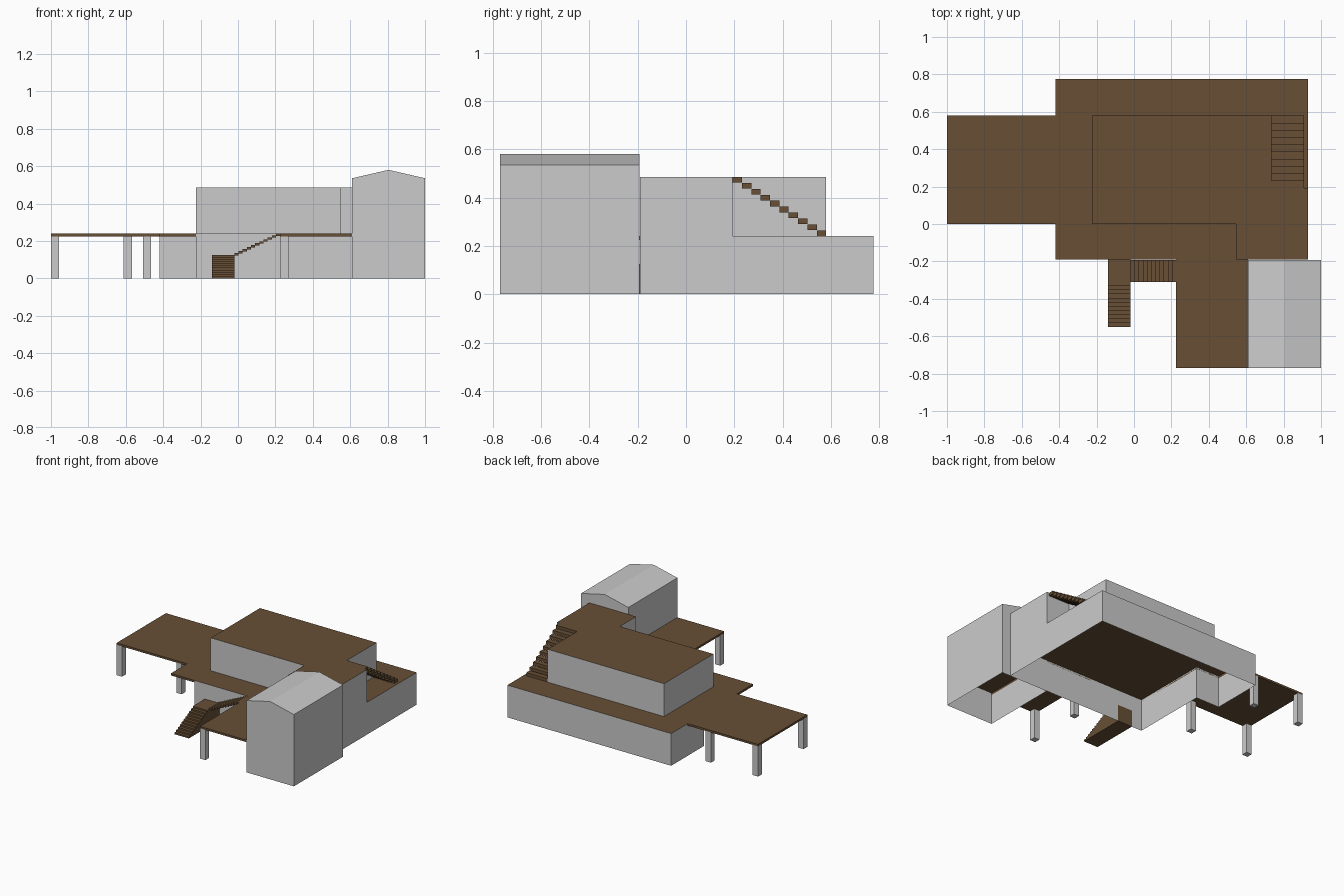
import bpy
import bmesh

if "Cube" in bpy.data.objects:
    bpy.data.objects.remove(bpy.data.objects["Cube"])


def material(name, rgb):
    m = bpy.data.materials.new(name)
    m.diffuse_color = (*rgb, 1)
    m.use_nodes = True
    m.node_tree.nodes["Principled BSDF"].inputs["Base Color"].default_value = m.diffuse_color
    return m


GREY = material("light grey plaster", (0.60, 0.60, 0.60))
BROWN = material("brown timber", (0.135, 0.078, 0.036))


def make(name, bm, mat):
    me = bpy.data.meshes.new(name)
    bm.to_mesh(me)
    bm.free()
    me.materials.append(mat)
    ob = bpy.data.objects.new(name, me)
    bpy.context.collection.objects.link(ob)
    return ob


def add_prism(bm, pts, z0, z1, sides=True, bottom=True, top=True):
    """Extrude a counter-clockwise outline between two heights."""
    lo = [bm.verts.new((x, y, z0)) for x, y in pts]
    hi = [bm.verts.new((x, y, z1)) for x, y in pts]
    n = len(pts)
    if sides:
        for i in range(n):
            j = (i + 1) % n
            bm.faces.new((lo[i], lo[j], hi[j], hi[i]))
    if bottom:
        bm.faces.new(lo[::-1])
    if top:
        bm.faces.new(hi)


def rect(x0, x1, y0, y1):
    return [(x0, y0), (x1, y0), (x1, y1), (x0, y1)]


def prism(name, pts, z0, z1, mat):
    bm = bmesh.new()
    add_prism(bm, pts, z0, z1)
    make(name, bm, mat)


def walls(name, pts, z0, z1):
    bm = bmesh.new()
    add_prism(bm, pts, z0, z1, bottom=False, top=False)
    make(name, bm, GREY)


def sheet(name, pts, z):
    bm = bmesh.new()
    bm.faces.new([bm.verts.new((x, y, z)) for x, y in pts])
    make(name, bm, BROWN)


DECK, SLAB, ROOF = 0.24, 0.225, 0.485

# Ground floor: open-bottomed walls with a flush terrace on top
ground = [(-0.225, -0.19), (0.93, -0.19), (0.93, 0.775), (-0.42, 0.775),
          (-0.42, 0.39), (-0.225, 0.39)]
walls("ground_floor_walls", ground, 0, DECK)
sheet("ground_floor_terrace", ground, DECK)

# Upper floor, with a recess for the roof stair
upper = [(-0.225, 0), (0.545, 0), (0.545, -0.19), (0.93, -0.19), (0.93, 0.193),
         (0.735, 0.193), (0.735, 0.58), (-0.225, 0.58)]
walls("upper_floor_walls", upper, DECK, ROOF)
sheet("upper_floor_roof", upper, ROOF)

# Raised decks
west = [(-1, 0), (-0.42, 0), (-0.42, -0.19), (-0.225, -0.19), (-0.225, 0.39),
        (-0.42, 0.39), (-0.42, 0.58), (-1, 0.58)]
prism("west_deck", west, SLAB, DECK, BROWN)
prism("front_deck", rect(0.225, 0.61, -0.77, -0.19), SLAB, DECK, BROWN)

# Deck pillars
for i, (x, y) in enumerate([(-0.978, 0.558), (-0.978, 0.022), (-0.59, 0.558),
                            (-0.487, 0.022), (0.248, -0.748), (0.248, -0.33)]):
    r = 0.022
    prism(f"pillar_{i + 1}", rect(x - r, x + r, y - r, y + r), 0, SLAB, GREY)

# Gabled tower: walls and roof around an open bottom, timber floor inside
bm = bmesh.new()
profile = [(0.61, 0), (0.61, 0.535), (0.805, 0.58), (1, 0.535), (1, 0)]
front = [bm.verts.new((x, -0.77, z)) for x, z in profile]
back = [bm.verts.new((x, -0.192, z)) for x, z in profile]
bm.faces.new(front[::-1])
bm.faces.new(back)
for i in range(4):
    bm.faces.new((front[i], front[i + 1], back[i + 1], back[i]))
make("tower_shell", bm, GREY)
sheet("tower_floor", rect(0.61, 1, -0.77, -0.192), DECK)

# Roof stair: floating treads from terrace to roof
bm = bmesh.new()
n, run, rise = 10, 0.0387, (ROOF - DECK) / 10
for i in range(n):
    y1 = 0.58 - i * run
    add_prism(bm, rect(0.735, 0.91, y1 - run, y1),
              DECK + i * rise + 0.001, DECK + (i + 1) * rise)
make("roof_stair", bm, BROWN)

# Lower entrance stair: solid stepped block ending in a landing
LAND = 0.125
bm = bmesh.new()
n = 11
run, rise = 0.24 / n, LAND / n
prof = [(-0.1895, 0), (-0.1895, LAND)]
for i in range(n - 1, -1, -1):
    y = -0.55 + i * run
    prof += [(y, (i + 1) * rise), (y, i * rise)]
left = [bm.verts.new((-0.14, y, z)) for y, z in prof]
right = [bm.verts.new((-0.02, y, z)) for y, z in prof]
bm.faces.new(left)
bm.faces.new(right[::-1])
for i in range(len(prof)):
    j = (i + 1) % len(prof)
    bm.faces.new((left[i], right[i], right[j], left[j]))
bmesh.ops.recalc_face_normals(bm, faces=bm.faces)
make("entrance_stair", bm, BROWN)

# Side stair: floating treads from the landing to the front deck
bm = bmesh.new()
run, rise = 0.245 / n, (DECK - LAND) / n
for i in range(n):
    x0 = -0.02 + i * run
    add_prism(bm, rect(x0, x0 + run, -0.31, -0.192),
              LAND + i * rise - 0.002, LAND + (i + 1) * rise)
make("side_stair", bm, BROWN)
